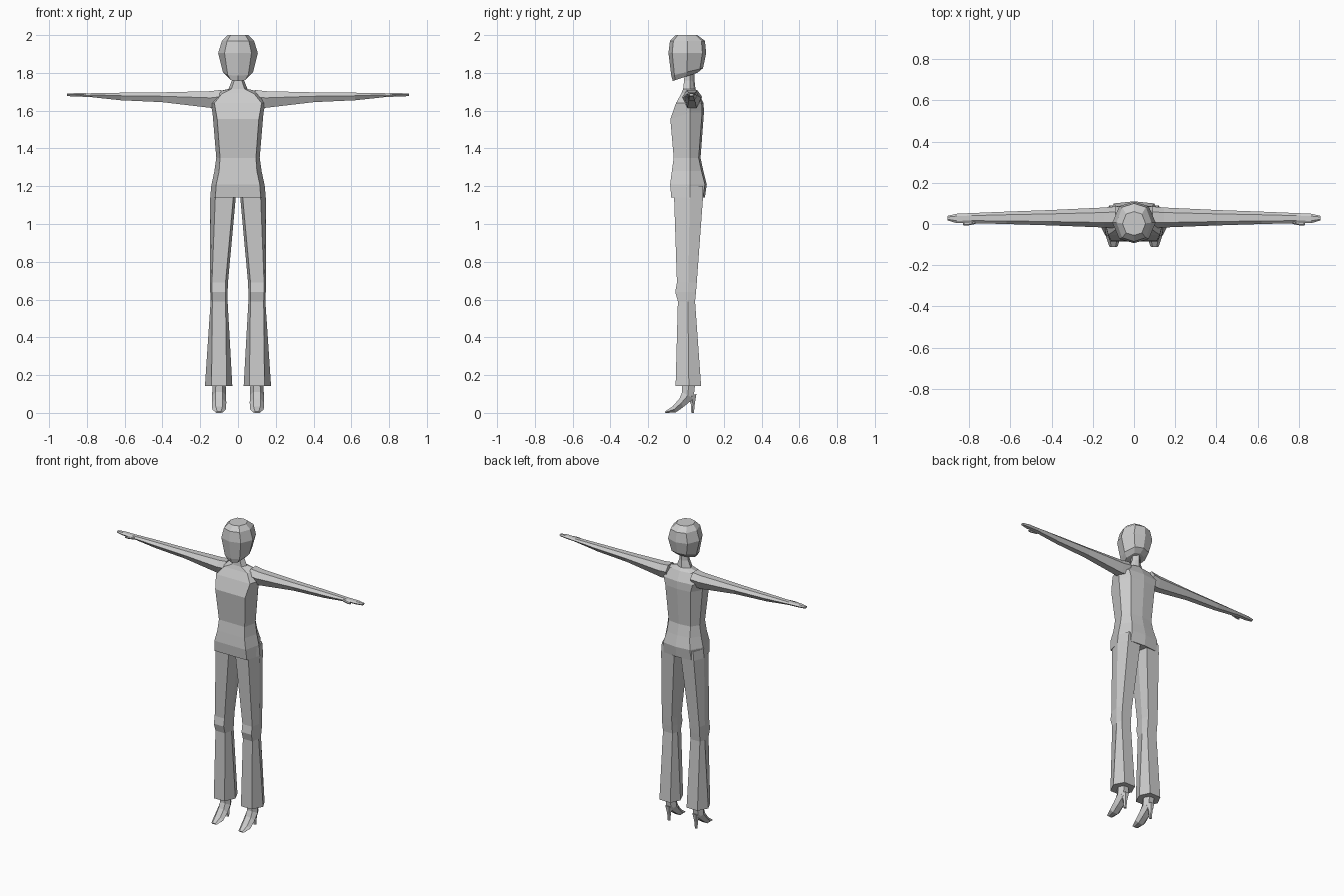
import bpy
import bmesh
from mathutils import Vector

cube = bpy.data.objects.get("Cube")
if cube:
    bpy.data.objects.remove(cube, do_unlink=True)

grey = bpy.data.materials.new("light grey")
grey.use_nodes = True
colour = (0.6, 0.6, 0.6, 1)
grey.diffuse_color = colour
grey.node_tree.nodes["Principled BSDF"].inputs["Base Color"].default_value = colour


def loft(name, rings, mirror=False):
    """Skin a list of equal-sized vertex rings, capped at both ends."""
    bm = bmesh.new()
    loops = [[bm.verts.new(Vector(p)) for p in ring] for ring in rings]
    n = len(loops[0])
    for a, b in zip(loops, loops[1:]):
        for i in range(n):
            j = (i + 1) % n
            bm.faces.new((a[i], a[j], b[j], b[i]))
    bm.faces.new(loops[0][::-1])
    bm.faces.new(loops[-1])
    bmesh.ops.recalc_face_normals(bm, faces=bm.faces)
    mesh = bpy.data.meshes.new(name)
    bm.to_mesh(mesh)
    bm.free()
    mesh.materials.append(grey)
    obj = bpy.data.objects.new(name, mesh)
    bpy.context.collection.objects.link(obj)
    if mirror:
        obj.modifiers.new("Mirror", "MIRROR")
    return obj


def torso_ring(z, side, front, yf, ys, yb, tilt=0):
    """Flat front, pointed sides, back with a spine edge."""
    zs = z + tilt
    back = front * 0.85
    return [(-front, yf, z), (front, yf, z), (side, ys, zs), (back, yb - 0.01, zs),
            (0, yb, zs), (-back, yb - 0.01, zs), (-side, ys, zs)]


def leg_ring(z, inner, outer, f0, f1, yf, ys, yb):
    """Six-sided trouser section."""
    return [(f0, yf, z), (f1, yf, z), (outer, ys, z),
            (f1, yb, z), (f0, yb, z), (inner, ys, z)]


def arm_ring(x, y0, y1, z0, z1):
    """Six-sided arm section, flat on top and below."""
    w, ym, zm = (y1 - y0) * 0.25, (y0 + y1) / 2, z0 + (z1 - z0) * 0.6
    return [(x, y0, zm), (x, ym - w, z1), (x, ym + w, z1),
            (x, y1, zm), (x, ym + w, z0), (x, ym - w, z0)]


def head_ring(z, half, yf, yb, tilt=0):
    """Eight-sided section with an edge at the centre of the face."""
    ym = (yf + yb) / 2
    pts = [(0, yf), (0.68, yf * 0.8 + ym * 0.2), (1, ym), (0.68, yb * 0.8 + ym * 0.2),
           (0, yb), (-0.68, yb * 0.8 + ym * 0.2), (-1, ym), (-0.68, yf * 0.8 + ym * 0.2)]
    return [(x * half, y, z + tilt * (y - yf) / (yb - yf)) for x, y in pts]


# Head, with the jaw slanting down to the chin
loft("head", [
    head_ring(1.757, 0.055, -0.07, 0.06, 0.043),
    head_ring(1.785, 0.08, -0.078, 0.09, 0.04),
    head_ring(1.905, 0.105, -0.093, 0.107),
    head_ring(1.97, 0.085, -0.085, 0.1),
    head_ring(2.0, 0.056, -0.055, 0.06),
])

# Torso from hips up to the neck
loft("torso", [
    torso_ring(1.14, 0.145, 0.12, -0.078, 0.02, 0.1),
    torso_ring(1.21, 0.14, 0.115, -0.084, 0.02, 0.11),
    torso_ring(1.28, 0.125, 0.1, -0.075, 0.02, 0.092),
    torso_ring(1.35, 0.115, 0.095, -0.065, 0.02, 0.077),
    torso_ring(1.555, 0.135, 0.11, -0.083, 0.02, 0.095, 0.035),
    torso_ring(1.64, 0.145, 0.125, -0.053, 0.025, 0.093),
    torso_ring(1.69, 0.12, 0.085, -0.025, 0.027, 0.065, 0.008),
    torso_ring(1.715, 0.05, 0.035, -0.015, 0.022, 0.05),
    torso_ring(1.76, 0.032, 0.02, -0.01, 0.022, 0.045),
    torso_ring(1.81, 0.03, 0.02, -0.01, 0.022, 0.045),
])

# Flared trouser legs
loft("trouser_legs", [
    leg_ring(0.143, 0.03, 0.175, 0.06, 0.14, -0.055, 0.015, 0.08),
    leg_ring(0.59, 0.055, 0.145, 0.066, 0.136, -0.043, 0.01, 0.048),
    leg_ring(0.64, 0.055, 0.147, 0.066, 0.138, -0.057, 0.01, 0.053),
    leg_ring(0.69, 0.053, 0.147, 0.066, 0.138, -0.048, 0.012, 0.057),
    leg_ring(1.14, 0.012, 0.147, 0.025, 0.12, -0.063, 0.02, 0.09),
    leg_ring(1.2, 0.012, 0.142, 0.025, 0.115, -0.065, 0.02, 0.09),
], mirror=True)

# Outstretched arms tapering to the hands
loft("arms", [
    arm_ring(0.09, -0.02, 0.085, 1.62, 1.71),
    arm_ring(0.145, -0.017, 0.08, 1.615, 1.703),
    arm_ring(0.4, -0.007, 0.068, 1.645, 1.697),
    arm_ring(0.62, 0, 0.06, 1.655, 1.695),
    arm_ring(0.79, 0.004, 0.053, 1.673, 1.692),
    arm_ring(0.86, 0.004, 0.05, 1.675, 1.693),
    arm_ring(0.905, 0.017, 0.04, 1.677, 1.69),
], mirror=True)
loft("thumbs", [
    arm_ring(0.77, 0, 0.02, 1.674, 1.688),
    arm_ring(0.81, -0.008, 0.012, 1.673, 1.685),
    arm_ring(0.83, -0.006, 0.004, 1.674, 1.682),
], mirror=True)


def shoe_ring(half, top, low):
    """Shoe section between an upper (y, z) point and a lower (y, z) point."""
    ym, zm = (top[0] + low[0]) / 2, (top[1] + low[1]) / 2
    c = 0.1
    return [(c - half * 0.5, *top), (c + half * 0.5, *top), (c + half, ym, zm),
            (c + half * 0.5, *low), (c - half * 0.5, *low), (c - half, ym, zm)]


# High-heeled shoes: toe to ankle, then the spike heel
loft("shoes", [
    shoe_ring(0.02, (-0.112, 0.007), (-0.108, 0)),
    shoe_ring(0.036, (-0.07, 0.035), (-0.055, 0.002)),
    shoe_ring(0.038, (-0.035, 0.075), (-0.015, 0.03)),
    shoe_ring(0.037, (-0.02, 0.11), (0.04, 0.075)),
    shoe_ring(0.034, (-0.02, 0.17), (0.05, 0.17)),
], mirror=True)
loft("shoe_heels", [
    shoe_ring(0.01, (0.028, 0), (0.042, 0)),
    shoe_ring(0.013, (0.025, 0.05), (0.047, 0.05)),
    shoe_ring(0.028, (0.005, 0.085), (0.055, 0.1)),
], mirror=True)
